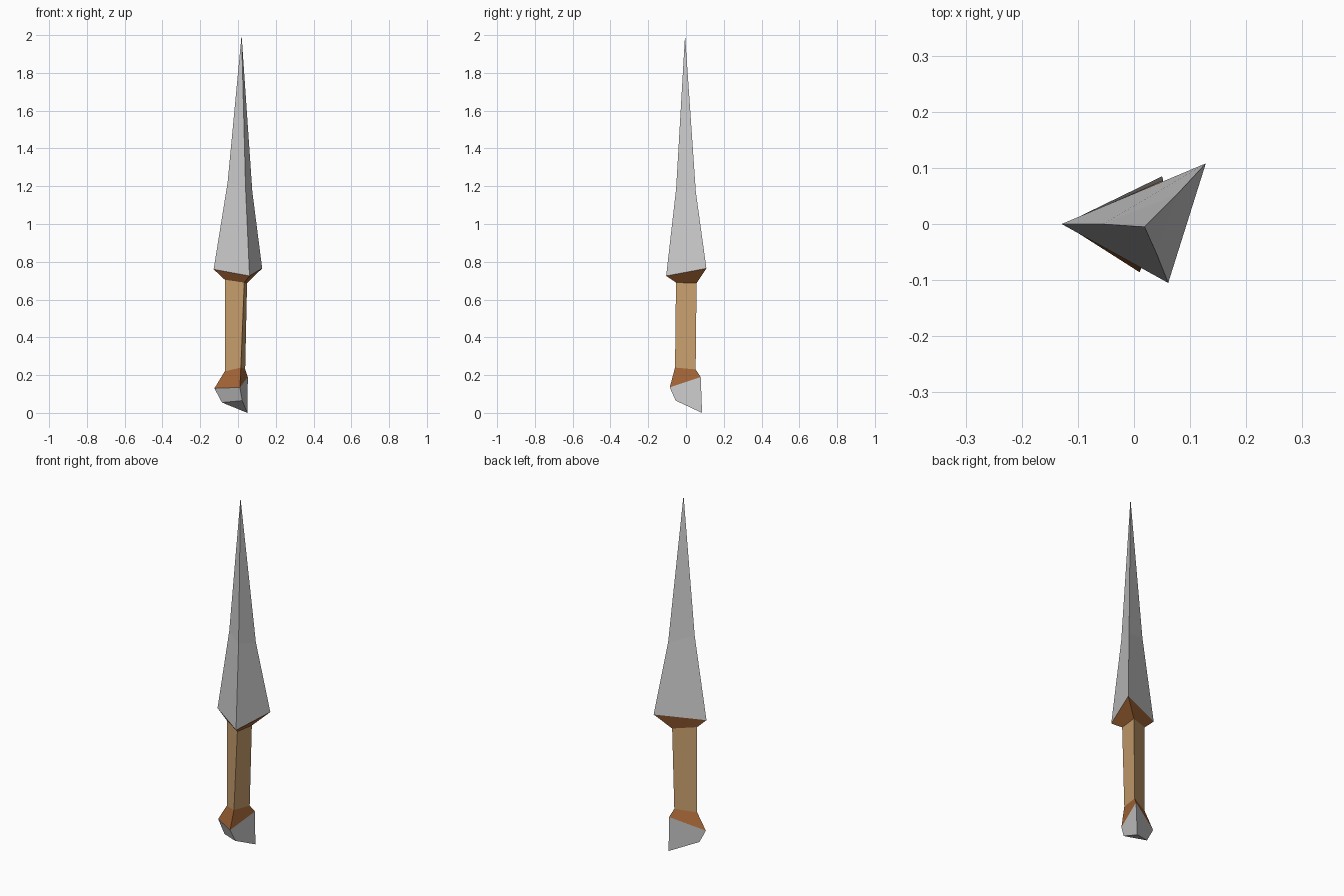
import bpy, bmesh

if "Cube" in bpy.data.objects:
    bpy.data.objects.remove(bpy.data.objects["Cube"])


def material(name, rgb):
    m = bpy.data.materials.new(name)
    m.diffuse_color = (*rgb, 1)
    m.use_nodes = True
    m.node_tree.nodes["Principled BSDF"].inputs["Base Color"].default_value = m.diffuse_color
    return m


def loft(name, rings, mat=None, tip=None, cap=False):
    """Skin triangular rings from bottom to top, with optional point and bottom cap."""
    bm = bmesh.new()
    loops = [[bm.verts.new(p) for p in ring] for ring in rings]
    for low, high in zip(loops, loops[1:]):
        for i in range(3):
            j = (i + 1) % 3
            bm.faces.new((low[i], low[j], high[j], high[i]))
    if tip:
        apex = bm.verts.new(tip)
        for i in range(3):
            bm.faces.new((loops[-1][i], loops[-1][(i + 1) % 3], apex))
    if cap:
        bm.faces.new(reversed(loops[0]))
    mesh = bpy.data.meshes.new(name)
    bm.to_mesh(mesh)
    bm.free()
    obj = bpy.data.objects.new(name, mesh)
    bpy.context.collection.objects.link(obj)
    if mat:
        mesh.materials.append(mat)


# Cross-sections, each as left, front and back-right corner
pommel_end = [(-.085, 0, .055), (.022, -.055, .065), (.05, .085, 0)]
pommel_top = [(-.125, 0, .13), (.01, -.086, .135), (.052, .078, .19)]
grip_low = [(-.07, 0, .22), (.015, -.058, .24), (.038, .051, .23)]
grip_high = [(-.07, 0, .705), (.033, -.053, .69), (.048, .056, .687)]
blade_base = [(-.129, 0, .76), (.061, -.105, .725), (.128, .108, .765)]
blade_mid = [(-.055, 0, 1.22), (.04, -.052, 1.19), (.076, .052, 1.17)]

wood = material("wood", (.60, .36, .16))
leather = material("leather", (.39, .14, .04))

# Parts from bottom to top
loft("pommel", [pommel_end, pommel_top], cap=True)
loft("pommel_collar", [pommel_top, grip_low], leather)
loft("grip", [grip_low, grip_high], wood)
loft("guard", [grip_high, blade_base], leather)
loft("blade", [blade_base, blade_mid], tip=(.019, -.005, 2))
